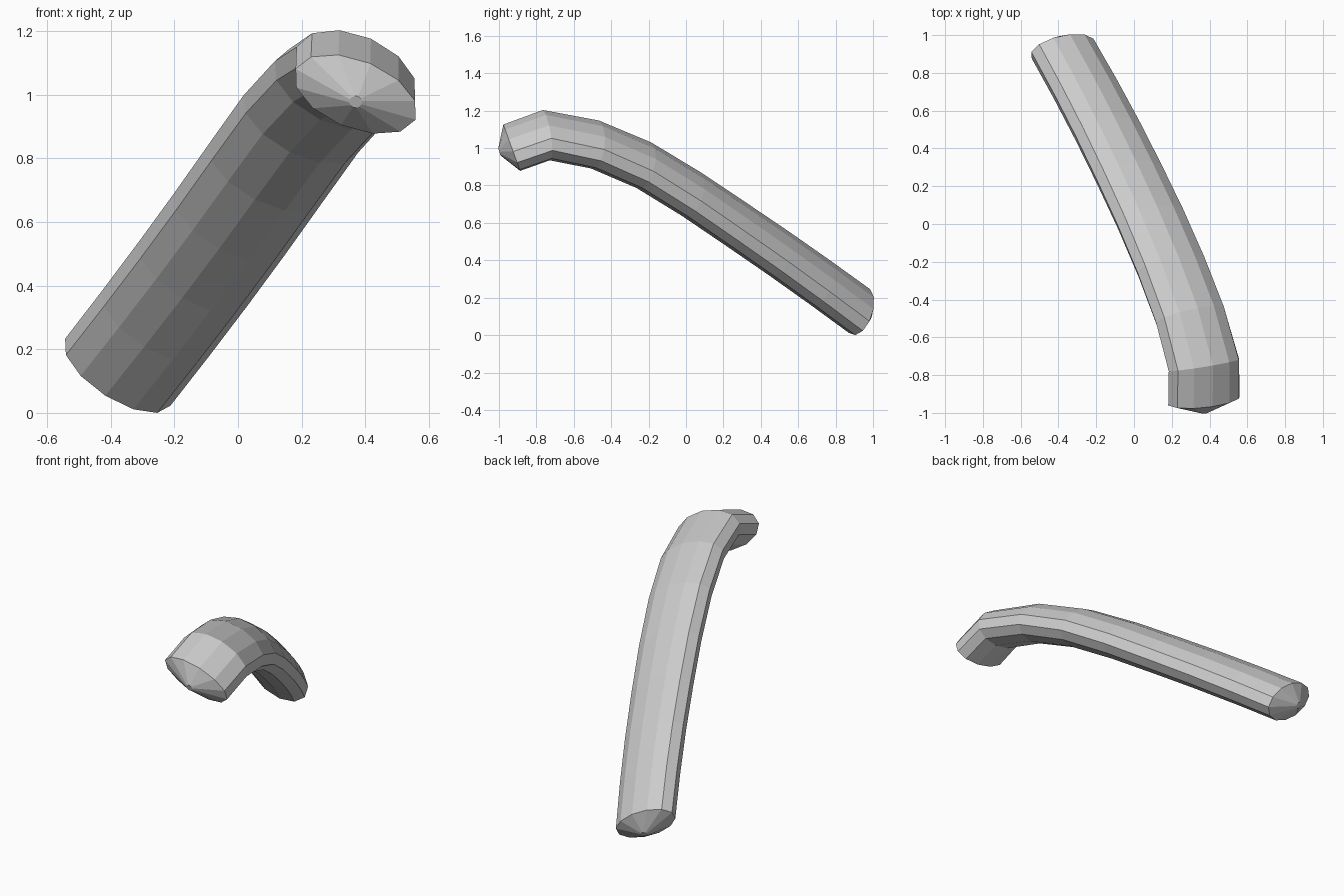
import bpy, bmesh, math
from mathutils import Vector

if "Cube" in bpy.data.objects:
    bpy.data.objects.remove(bpy.data.objects["Cube"])

SIDES = 12
HALF_W, HALF_T = 0.207, 0.113

# Centre line, from the bent front tip down to the rear end
path = [Vector(p) for p in (
    (0.37, -0.93, 0.998), (0.37, -0.745, 1.065), (0.298, -0.485, 1.015),
    (0.198, -0.225, 0.905), (0.087, 0.03, 0.75), (-0.025, 0.265, 0.592),
    (-0.14, 0.495, 0.435), (-0.257, 0.715, 0.28), (-0.378, 0.93, 0.124))]
last = len(path) - 1
wide_front, wide_rear = Vector((0.19, 0.03, -0.08)), Vector((0.17, 0.01, -0.10))

bm = bmesh.new()


def frame(i):
    """Tangent, wide half axis and thin half axis at a station."""
    a, b = path[max(i - 1, 0)], path[min(i + 1, last)]
    if 0 < i < last:
        t = ((path[i] - a).normalized() + (b - path[i]).normalized()).normalized()
    else:
        t = (b - a).normalized()
    w = wide_front.lerp(wide_rear, i / last)
    w = (w - t * w.dot(t)).normalized()
    stretch = 1.0
    if 0 < i < last:
        stretch = 1 / t.dot((b - path[i]).normalized())
    length = 0.207 + (0.197 - 0.207) * i / last
    return t, w * length, t.cross(w).normalized() * HALF_T * stretch


def ring(c, u, v):
    return [bm.verts.new(c + u * math.cos(k * math.tau / SIDES)
                         + v * math.sin(k * math.tau / SIDES)) for k in range(SIDES)]


# Low cone with a tiny flat tip at each end, oval body between
rings = []
for i, c in enumerate(path):
    t, u, v = frame(i)
    body = ring(c, u, v)
    tip_c = c + t * (0.07 if i else -0.07)
    if i in (0, last):
        tip = ring(tip_c, u.normalized() * 0.02, v.normalized() * 0.02)
        rings += [tip, body] if i == 0 else [body, tip]
    else:
        rings.append(body)

for r, s in zip(rings, rings[1:]):
    for k in range(SIDES):
        n = (k + 1) % SIDES
        bm.faces.new((r[k], r[n], s[n], s[k]))
bm.faces.new(rings[0])
bm.faces.new(rings[-1])
bmesh.ops.recalc_face_normals(bm, faces=bm.faces)

# Centre in depth and stand on the ground
ys = [v.co.y for v in bm.verts]
shift = Vector((0, -(min(ys) + max(ys)) / 2, -min(v.co.z for v in bm.verts)))
bmesh.ops.translate(bm, verts=bm.verts, vec=shift)

mesh = bpy.data.meshes.new("bent_handle")
bm.to_mesh(mesh)
bm.free()
bpy.context.collection.objects.link(bpy.data.objects.new("bent_handle", mesh))
